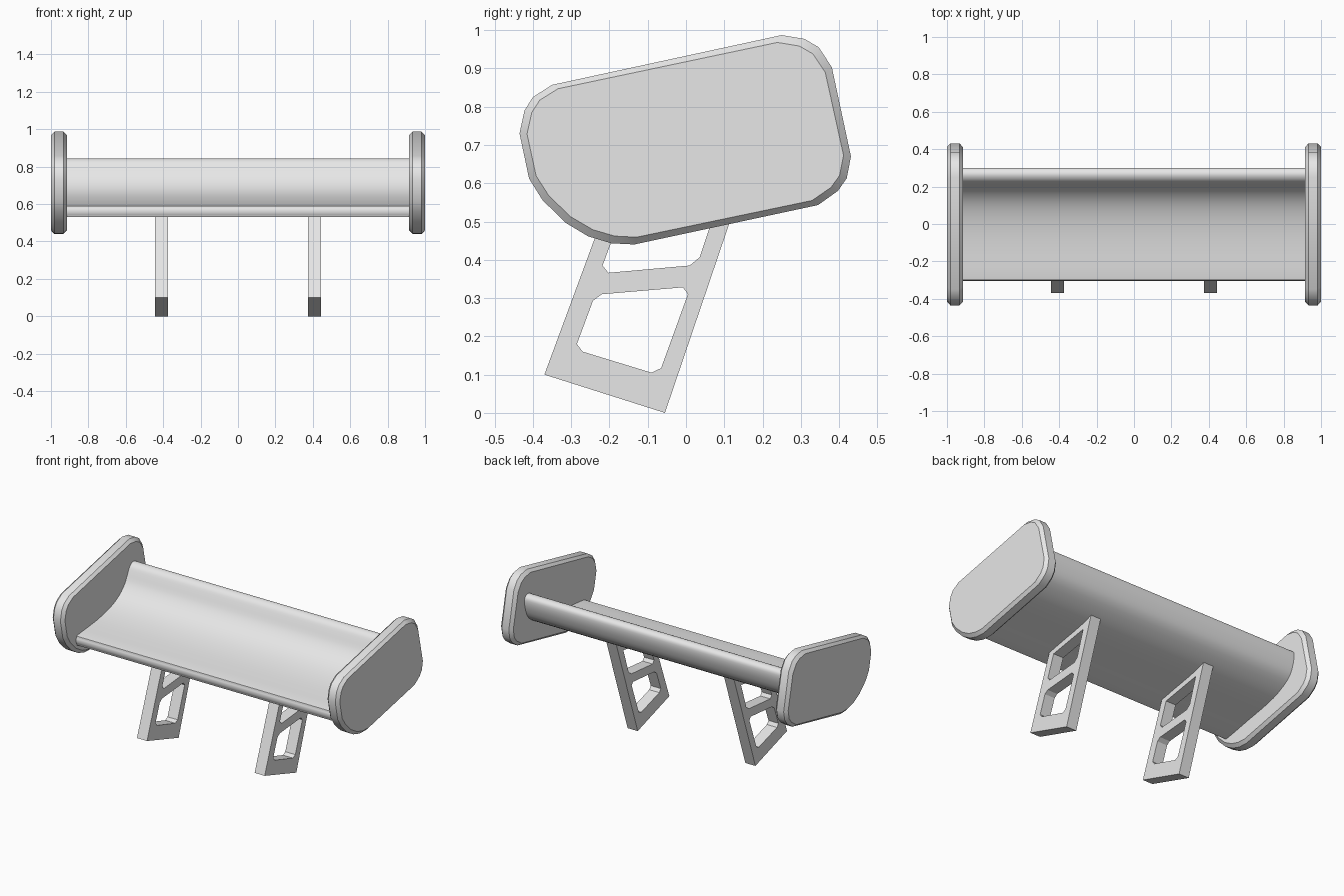
import bpy, bmesh, math
from mathutils import Vector

if "Cube" in bpy.data.objects:
    bpy.data.objects.remove(bpy.data.objects["Cube"])

grey = bpy.data.materials.new("light grey")
grey.diffuse_color = (0.8, 0.8, 0.8, 1)
grey.use_nodes = True
grey.node_tree.nodes["Principled BSDF"].inputs["Base Color"].default_value = grey.diffuse_color


def finish(name, bm, angle):
    bmesh.ops.recalc_face_normals(bm, faces=bm.faces[:])
    mesh = bpy.data.meshes.new(name)
    bm.to_mesh(mesh)
    bm.free()
    mesh.materials.append(grey)
    ob = bpy.data.objects.new(name, mesh)
    bpy.context.collection.objects.link(ob)
    bpy.ops.object.select_all(action='DESELECT')
    ob.select_set(True)
    bpy.context.view_layer.objects.active = ob
    bpy.ops.object.shade_smooth_by_angle(angle=math.radians(angle))


def loft(name, profile, sections, centre=(0, 0), angle=30):
    """Loft a (y, z) profile through (x, y scale, z scale) sections."""
    bm = bmesh.new()
    cy, cz = centre
    rings = [[bm.verts.new((x, cy + (y - cy) * sy, cz + (z - cz) * sz))
              for y, z in profile] for x, sy, sz in sections]
    n = len(profile)
    for a, b in zip(rings, rings[1:]):
        for i in range(n):
            j = (i + 1) % n
            bm.faces.new((a[i], a[j], b[j], b[i]))
    bm.faces.new(rings[0])
    bm.faces.new(rings[-1])
    finish(name, bm, angle)


def smooth_loop(pts, steps=3):
    """Closed Catmull-Rom curve through the points."""
    p = [Vector(q) for q in pts]
    n, out = len(p), []
    for i in range(n):
        a, b, c, d = (p[(i + k) % n] for k in (-1, 0, 1, 2))
        for s in range(steps):
            t = s / steps
            out.append(0.5 * (2 * b + (c - a) * t + (2 * a - 5 * b + 4 * c - d) * t * t
                              + (3 * b - a - 3 * c + d) * t ** 3))
    return out


def plate_with_holes(name, loops, x0, x1):
    """Flat outline with holes, extruded along x."""
    bm = bmesh.new()
    edges = []
    for loop in loops:
        vs = [bm.verts.new((x0, y, z)) for y, z in loop]
        edges += [bm.edges.new((vs[i - 1], vs[i])) for i in range(len(vs))]
    bmesh.ops.triangle_fill(bm, use_beauty=True, edges=edges, normal=(1, 0, 0))
    res = bmesh.ops.extrude_face_region(bm, geom=bm.faces[:], use_keep_orig=True)
    moved = [g for g in res["geom"] if isinstance(g, bmesh.types.BMVert)]
    bmesh.ops.translate(bm, verts=moved, vec=(x1 - x0, 0, 0))
    finish(name, bm, 30)


# Wing blade: thin, flat at the front and swept up to a rounded rear lip
wing = [(-0.28, 0.593), (-0.10, 0.612), (0.03, 0.64), (0.12, 0.68), (0.18, 0.735),
        (0.212, 0.795), (0.233, 0.83), (0.262, 0.845), (0.288, 0.838), (0.30, 0.815),
        (0.293, 0.76), (0.26, 0.69), (0.18, 0.636), (0.08, 0.60), (-0.10, 0.565),
        (-0.275, 0.531), (-0.297, 0.538), (-0.305, 0.56), (-0.30, 0.582)]
loft("wing_blade", smooth_loop(wing), [(-0.93, 1, 1), (0.93, 1, 1)], angle=40)

# Outline of the end plates
end = [(-0.435, 0.73), (-0.422, 0.79), (-0.40, 0.825), (-0.35, 0.857),
       (0.25, 0.987), (0.31, 0.977), (0.347, 0.955), (0.381, 0.903),
       (0.431, 0.67), (0.42, 0.613), (0.397, 0.58), (0.345, 0.543),
       (-0.135, 0.44), (-0.195, 0.443), (-0.255, 0.461), (-0.315, 0.497),
       (-0.375, 0.556), (-0.41, 0.612)]

# Strut frame outline and its two windows
strut = [
    [(-0.37, 0.10), (-0.055, 0.0), (0.158, 0.627), (-0.20, 0.56)],
    [(-0.285, 0.18), (-0.27, 0.16), (-0.09, 0.105), (-0.065, 0.117),
     (0.005, 0.31), (-0.008, 0.328), (-0.22, 0.31), (-0.243, 0.293)],
    [(-0.218, 0.385), (-0.203, 0.366), (0.01, 0.385), (0.036, 0.407),
     (0.088, 0.565), (-0.168, 0.52)],
]

for side, s in (("left", -1), ("right", 1)):
    # End plate, chamfered on both faces
    loft(side + "_end_plate", end,
         [(s * 0.915, 0.955, 0.93), (s * 0.933, 1, 1),
          (s * 0.982, 1, 1), (s * 1.0, 0.955, 0.93)], centre=(0, 0.713))
    # Support strut
    plate_with_holes(side + "_strut", strut, s * 0.375, s * 0.445)
